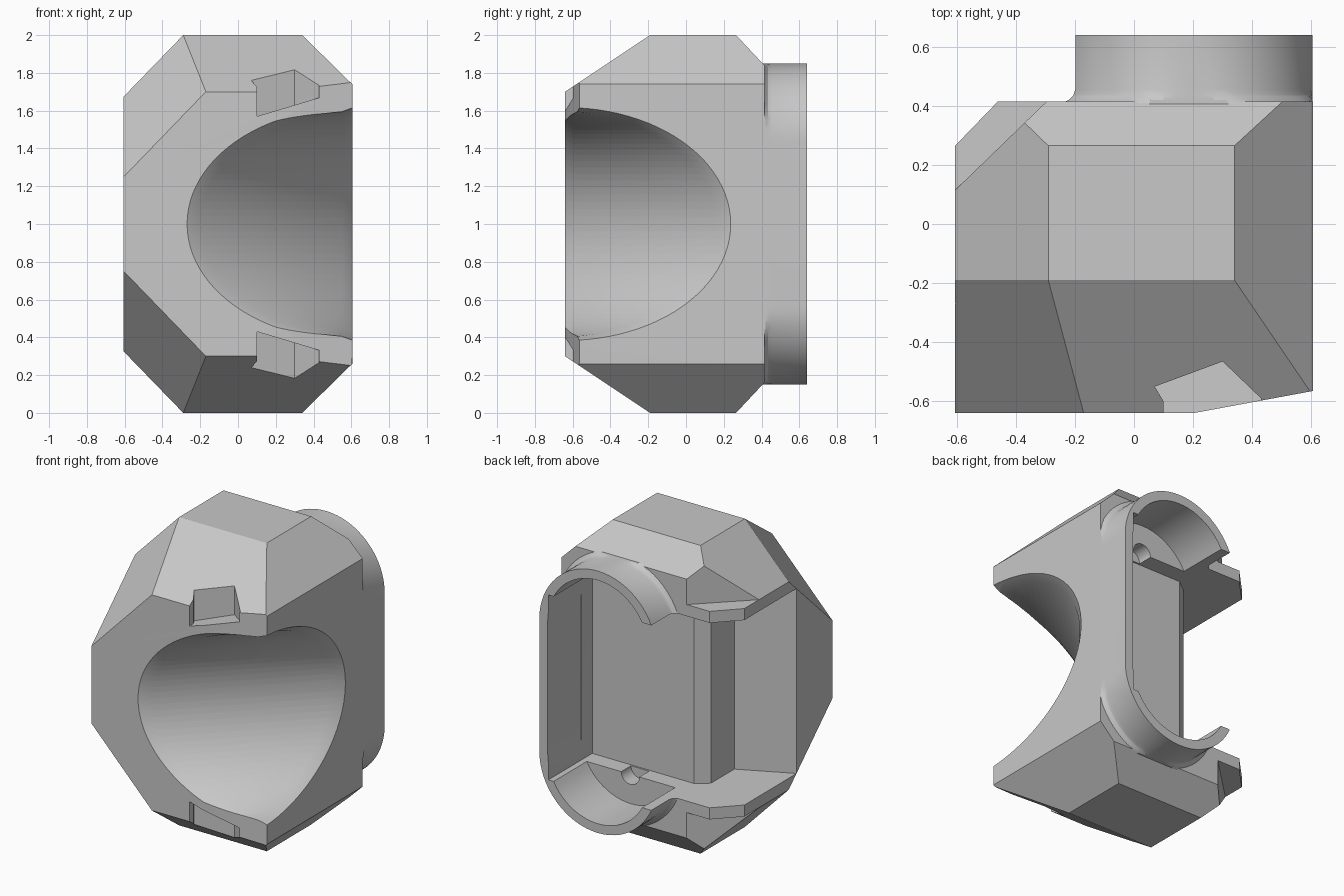
import bpy, bmesh, math
from mathutils import Vector, Matrix

cube = bpy.data.objects.get("Cube")
if cube:
    bpy.data.objects.remove(cube, do_unlink=True)

grey = bpy.data.materials.new("plain_grey")
grey.use_nodes = True
colour = (0.58, 0.58, 0.58, 1)
grey.diffuse_color = colour
grey.node_tree.nodes["Principled BSDF"].inputs["Base Color"].default_value = colour


def make_object(name, bm):
    bmesh.ops.recalc_face_normals(bm, faces=bm.faces[:])
    if bm.calc_volume(signed=True) < 0:
        bmesh.ops.reverse_faces(bm, faces=bm.faces[:])
    mesh = bpy.data.meshes.new(name)
    bm.to_mesh(mesh)
    bm.free()
    mesh.materials.append(grey)
    obj = bpy.data.objects.new(name, mesh)
    bpy.context.scene.collection.objects.link(obj)
    return obj


def loft(name, loops):
    """Closed solid through matching loops of points."""
    bm = bmesh.new()
    rows = [[bm.verts.new(p) for p in loop] for loop in loops]
    count = len(rows[0])
    for a, b in zip(rows, rows[1:]):
        for i in range(count):
            j = (i + 1) % count
            bm.faces.new((a[i], a[j], b[j], b[i]))
    bm.faces.new(rows[0])
    bm.faces.new(rows[-1])
    return make_object(name, bm)


def prism(name, points, direction):
    return loft(name, [points, [Vector(p) + Vector(direction) for p in points]])


def hull(points):
    bm = bmesh.new()
    for p in points:
        bm.verts.new(p)
    bmesh.ops.remove_doubles(bm, verts=bm.verts[:], dist=0.002)
    bmesh.ops.convex_hull(bm, input=bm.verts[:])
    bmesh.ops.delete(bm, geom=[v for v in bm.verts if not v.link_faces], context='VERTS')
    return bm


def cylinder(name, centre, axis, radius, length):
    bm = bmesh.new()
    turn = Vector(axis).to_track_quat('Z', 'Y').to_matrix().to_4x4()
    bmesh.ops.create_cone(bm, cap_ends=True, segments=96, radius1=radius, radius2=radius,
                          depth=length, matrix=Matrix.Translation(centre) @ turn)
    return make_object(name, bm)


def carve(target, tool):
    mod = target.modifiers.new("carve", 'BOOLEAN')
    mod.object, mod.operation, mod.solver = tool, 'DIFFERENCE', 'EXACT'
    graph = bpy.context.evaluated_depsgraph_get()
    mesh = bpy.data.meshes.new_from_object(target.evaluated_get(graph))
    target.modifiers.clear()
    target.data = mesh
    bpy.data.objects.remove(tool, do_unlink=True)


def stadium(radius, y, steps=32):
    """Upright slot outline, kept inside the right side and height of the collar."""
    loop = []
    for centre_z, start in ((1.43, 0), (0.57, math.pi)):
        for i in range(steps + 1):
            a = start + math.pi * i / steps
            z = centre_z + radius * math.sin(a)
            loop.append((min(0.185 + radius * math.cos(a), 0.604), y,
                         max(0.15, min(1.85, z))))
    return loop


# Faceted body: a block trimmed by flat planes, alike above and below
points = [(x, y, z) for x in (-0.605, 0.605) for y in (-0.64, 0.415) for z in (0, 2)]


def trim(points, plane, normal):
    bm = hull(points)
    bmesh.ops.bisect_plane(bm, geom=bm.verts[:] + bm.edges[:] + bm.faces[:],
                           plane_co=plane, plane_no=normal, clear_outer=True)
    kept = [v.co.copy() for v in bm.verts]
    bm.free()
    return kept


corner = Vector((-0.605, -0.64, 0.25))
slant = (Vector((-0.17, -0.64, 0.7)) - corner).cross(Vector((-0.29, -0.19, 1)) - corner)
if slant.z < 0:
    slant.negate()
planes = [((-0.29, 0, 1), (-0.325, 0, 0.315)),
          ((0.34, 0, 1), (0.26, 0, 0.265)),
          ((0, -0.19, 1), (0, -0.3, 0.45)),
          ((0, 0.265, 1), (0, 0.16, 0.15)),
          (corner, slant)]
for side in (1, -1):
    for p, n in planes:
        points = trim(points, (p[0], p[1], 1 + side * p[2]), (n[0], n[1], side * n[2]))
points = trim(points, (0.2, -0.64, 1), (0.075, -0.405, 0))
points = trim(points, (-0.46, 0.415, 1), (-0.15, 0.145, 0))
bm = hull(points)
bmesh.ops.dissolve_limit(bm, angle_limit=0.01, verts=bm.verts[:], edges=bm.edges[:])
body = make_object("faceted_body", bm)

# Slotted collar at the back with a flared root
collar = loft("back_collar", [stadium(r, y) for r, y in
              ((0.465, 0.405), (0.44, 0.42), (0.426, 0.435), (0.42, 0.455), (0.42, 0.64))])

# Inner room, open to the left and the back, with a slot-shaped bore behind it
room = [(-0.75, -0.34), (-0.27, -0.11), (-0.27, 0.13), (-0.19, 0.19),
        (0.54, 0.19), (0.54, 0.8), (-0.75, 0.8)]
for part in (body, collar):
    carve(part, prism("bore", stadium(0.36, 0.30), (0, 0.5, 0)))
    carve(part, prism("room", [(x, y, 0.4) for x, y in room], (0, 0, 1.2)))

# Large round scoop across the front corner, with eased rims on both faces
carve(body, cylinder("scoop", (0.6, -0.64, 1), (1, 1, 0), 0.6, 4))


def rim(t, scale, across_x):
    loop = []
    for i in range(96):
        a = math.tau * i / 96
        wide = 0.8485 * scale * math.cos(a)
        x, y = (wide, 0) if across_x else (0, wide)
        loop.append((0.6 + t + x, -0.64 + t + y, 1 + 0.6 * scale * math.sin(a)))
    return loop


carve(body, loft("front_rim", [rim(-0.02, 1.035, True), rim(0.06, 0.995, True)]))
carve(body, loft("side_rim", [rim(0.02, 1.035, False), rim(-0.06, 0.995, False)]))

for side in (1, -1):
    def at(x, y, h):
        return (x, y, 1 + side * h)
    # Ledge at the back left corner
    ledge = [(-0.705, 0.018), (-0.291, 0.419), (-0.291, 0.6), (-0.705, 0.6)]
    carve(body, prism("ledge", [at(x, y, 0.675) for x, y in ledge], (0, 0, side)))
    # Pocket in the front slope, its floor rising to the right
    outline = [(0.1, -0.72), (0.1, -0.6), (0.07, -0.55), (0.3, -0.465),
               (0.43, -0.59), (0.43, -0.72)]
    carve(body, prism("pocket", [at(x, y, 0.57 + 0.3 * (x - 0.1)) for x, y in outline],
                      (0, 0, side * 0.5)))
    # Small round groove in the room floor and ceiling
    carve(body, cylinder("groove", at(0.19, 0.3, 0.6), (0, 1, 0), 0.065, 0.2))

for part in (body, collar):
    bpy.ops.object.select_all(action='DESELECT')
    part.select_set(True)
    bpy.context.view_layer.objects.active = part
    bpy.ops.object.shade_smooth_by_angle(angle=math.radians(20))
